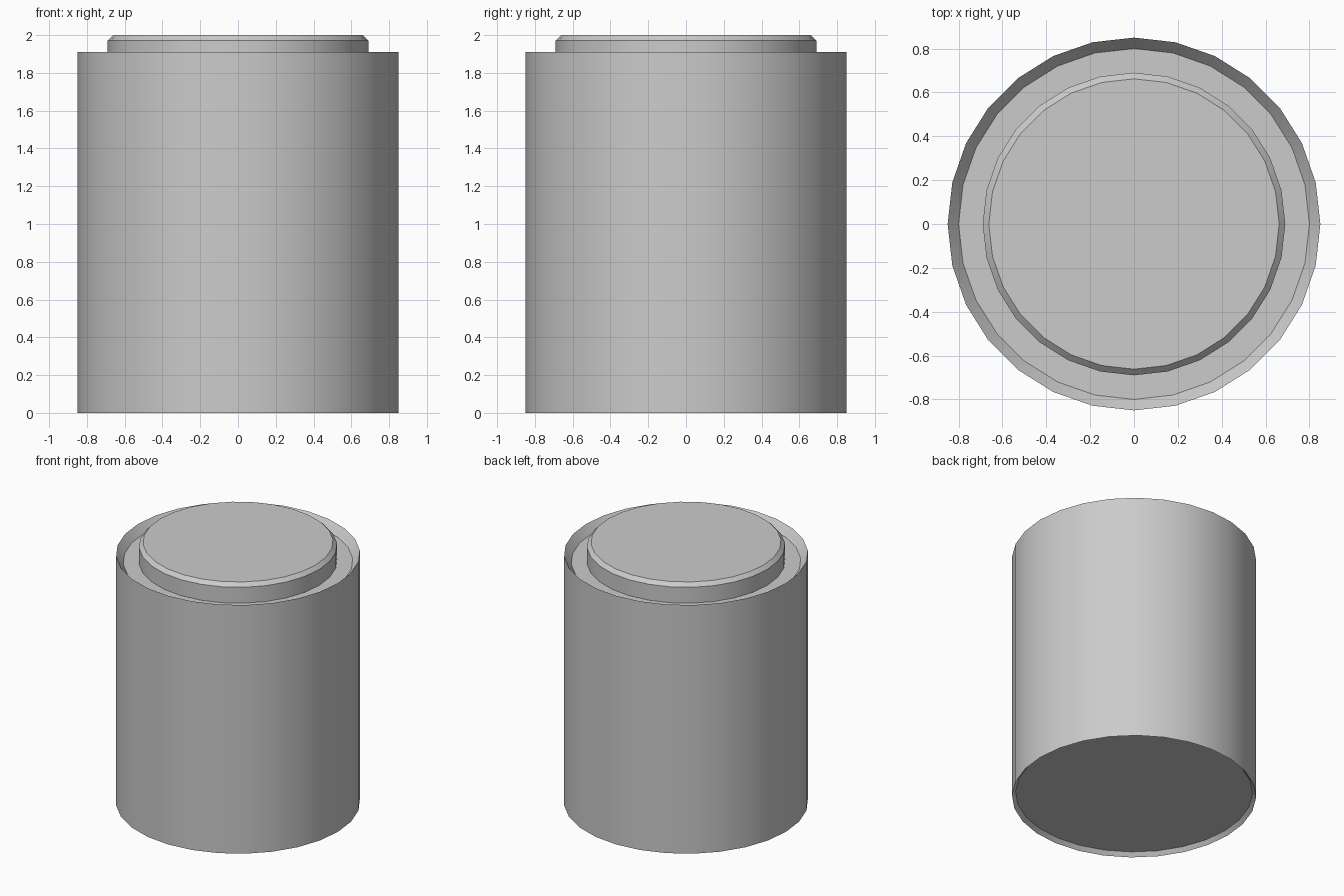
import bpy, bmesh
from math import cos, sin, tau, radians

if "Cube" in bpy.data.objects:
    bpy.data.objects.remove(bpy.data.objects["Cube"])

SIDES = 28


def lathe(name, profile, cap_start=False, cap_end=False):
    """Revolve an (r, z) profile around z, optionally closing its ends."""
    bm = bmesh.new()
    rings = [[bm.verts.new((r * cos(tau * i / SIDES), r * sin(tau * i / SIDES), z))
              for i in range(SIDES)] for r, z in profile]
    for a, b in zip(rings, rings[1:]):
        for i in range(SIDES):
            j = (i + 1) % SIDES
            bm.faces.new((a[i], a[j], b[j], b[i]))
    if cap_start:
        bm.faces.new(rings[0][::-1])
    if cap_end:
        bm.faces.new(rings[-1])
    mesh = bpy.data.meshes.new(name)
    bm.to_mesh(mesh)
    bm.free()
    obj = bpy.data.objects.new(name, mesh)
    bpy.context.collection.objects.link(obj)
    bpy.ops.object.select_all(action='DESELECT')
    obj.select_set(True)
    bpy.context.view_layer.objects.active = obj
    bpy.ops.object.shade_smooth_by_angle(angle=radians(30))
    return obj


# Body: recessed base, straight wall, sloped inner rim and groove floor
lathe("can_body", [(0.825, 0.03), (0.85, 0), (0.85, 1.91), (0.80, 1.85), (0.69, 1.85)],
      cap_start=True)

# Lid: raised disc with a chamfered top edge, rising from the groove floor
lathe("can_lid", [(0.69, 1.85), (0.69, 1.972), (0.662, 2.0)], cap_end=True)
